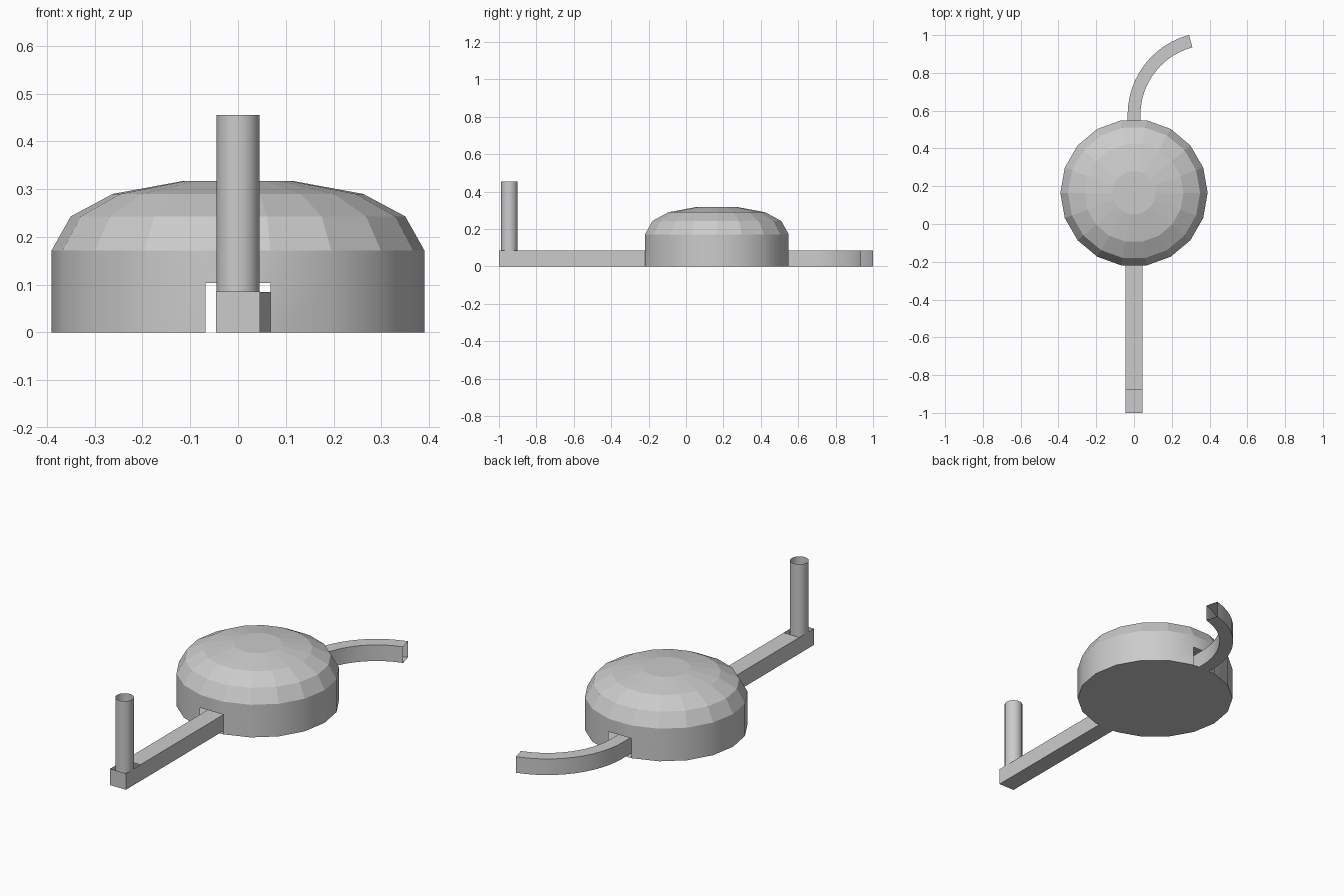
import bpy, bmesh
from math import sin, cos, pi, radians

if "Cube" in bpy.data.objects:
    bpy.data.objects.remove(bpy.data.objects["Cube"])


def finish(name, bm, smooth=None):
    bmesh.ops.recalc_face_normals(bm, faces=bm.faces)
    me = bpy.data.meshes.new(name)
    bm.to_mesh(me)
    bm.free()
    ob = bpy.data.objects.new(name, me)
    bpy.context.collection.objects.link(ob)
    if smooth:
        bpy.ops.object.select_all(action='DESELECT')
        ob.select_set(True)
        bpy.context.view_layer.objects.active = ob
        bpy.ops.object.shade_smooth_by_angle(angle=radians(smooth))
    return ob


def ring(bm, n, r, y, z):
    return [bm.verts.new((r * cos(2 * pi * i / n), y + r * sin(2 * pi * i / n), z))
            for i in range(n)]


def bridge(bm, a, b, skip=()):
    """Quads between two closed loops, leaving out the skipped sides."""
    n = len(a)
    return [bm.faces.new((a[i], a[(i + 1) % n], b[(i + 1) % n], b[i]))
            for i in range(n) if i not in skip]


# Domed housing: 18-sided shell with a floor and two arm openings
N, DOME_Y = 18, 0.165
profile = [(0.39, 0), (0.39, 0.104), (0.39, 0.172), (0.35, 0.243),
           (0.262, 0.29), (0.115, 0.317)]
bm = bmesh.new()
rings = [ring(bm, N, r, DOME_Y, z) for r, z in profile]
for k in range(len(rings) - 1):
    # the front and back sides of the lowest band are open
    for f in bridge(bm, rings[k], rings[k + 1], (4, 13) if k == 0 else ()):
        f.smooth = k < 2
bm.faces.new(rings[0][::-1])
bm.faces.new(rings[-1])
for v in range(N):
    e = bm.edges.get((rings[2][v], rings[2][(v + 1) % N]))
    e.smooth = False
finish("dome_housing", bm)


def box_section(bm, x, y, heading, w, h):
    """Rectangular cross-section standing across a heading in plan."""
    px, py = sin(heading) * w / 2, -cos(heading) * w / 2
    return [bm.verts.new(c) for c in ((x - px, y - py, 0), (x + px, y + py, 0),
                                      (x + px, y + py, h), (x - px, y - py, h))]


# Straight bar: closed front end, open socket on top around the pin
bm = bmesh.new()
secs = [box_section(bm, 0, y, pi / 2, 0.092, 0.086) for y in (-1, -0.88, 0.15)]
bridge(bm, secs[0], secs[1], (2,))
bridge(bm, secs[1], secs[2])
bm.faces.new(secs[0])
finish("straight_bar", bm)

# Upright pin: open tube
bm = bmesh.new()
bridge(bm, ring(bm, 18, 0.045, -0.945, 0), ring(bm, 18, 0.045, -0.945, 0.455))
finish("upright_pin", bm, 40)

# Curved hook arm: straight start, then a 75 degree arc, open at the end
R, Y0, STEPS = 0.405, 0.577, 12
bm = bmesh.new()
secs = [box_section(bm, 0, 0.16, pi / 2, 0.068, 0.085)]
for i in range(STEPS + 1):
    t = radians(75) * i / STEPS
    secs.append(box_section(bm, R * (1 - cos(t)), Y0 + R * sin(t),
                            pi / 2 - t, 0.068, 0.085))
for a, b in zip(secs, secs[1:]):
    bridge(bm, a, b)
finish("curved_arm", bm, 40)
